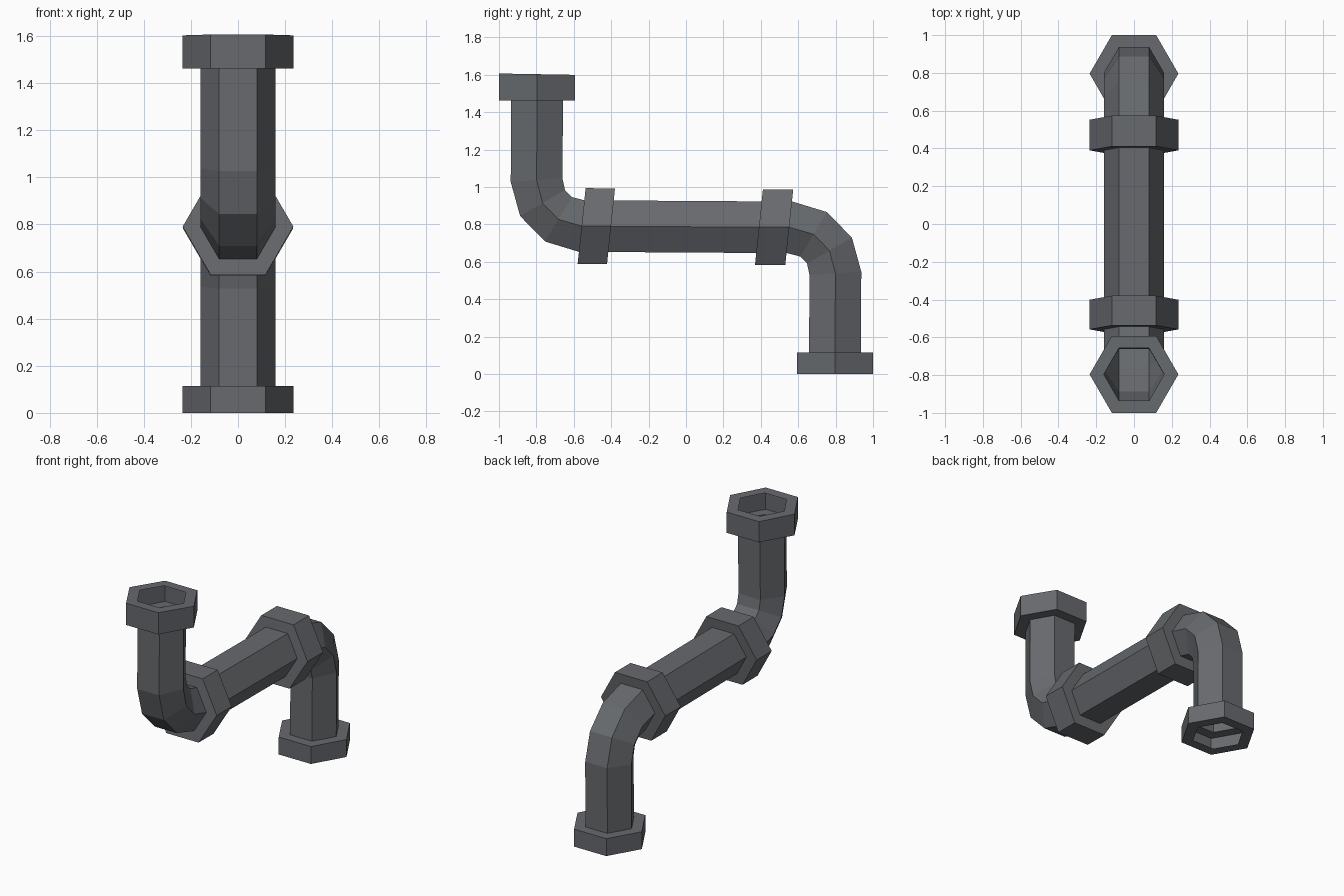
import bpy
import bmesh
from math import cos, sin, radians

if "Cube" in bpy.data.objects:
    bpy.data.objects.remove(bpy.data.objects["Cube"])

PIPE_R, NUT_R = 0.16, 0.235
MID_Z2 = 1.574  # twice the height of the half-turn symmetry axis

steel = bpy.data.materials.new("dark_steel")
steel.diffuse_color = (0.135, 0.143, 0.155, 1)
steel.use_nodes = True
steel.node_tree.nodes["Principled BSDF"].inputs["Base Color"].default_value = steel.diffuse_color


def sweep(name, rings):
    """Skin hexagonal rings given as (y, z, tilt in degrees, radius)."""
    bm = bmesh.new()
    loops = []
    for y, z, tilt, r in rings:
        t = radians(tilt)
        loop = []
        for k in range(6):
            a = radians(60 * k)
            u = r * sin(a)
            loop.append(bm.verts.new((r * cos(a), y + u * cos(t), z + u * sin(t))))
        loops.append(loop)
    for a, b in zip(loops, loops[1:]):
        for k in range(6):
            n = (k + 1) % 6
            bm.faces.new((a[k], b[k], b[n], a[n]))
    mesh = bpy.data.meshes.new(name)
    bm.to_mesh(mesh)
    bm.free()
    mesh.materials.append(steel)
    obj = bpy.data.objects.new(name, mesh)
    bpy.context.collection.objects.link(obj)


def pipe(name, path):
    sweep(name, [(*p, PIPE_R) for p in path])


def collar(name, start, end):
    """Thin-walled hexagonal nut, hollow inside, between two (y, z, tilt) stations."""
    sweep(name, [(*start, PIPE_R), (*start, NUT_R), (*end, NUT_R), (*end, PIPE_R)])


def turned(p):
    return (-p[0], MID_Z2 - p[1], p[2])


# Stations along the S-shaped run
top, top_in = (-0.796, 1.603, -1), (-0.796, 1.463, 0)
bottom_in, bottom = (0.796, 0.115, 0), (0.796, 0.0, 0)
bend = [(-0.799, 1.037, 4), (-0.767, 0.914, 30), (-0.682, 0.827, 59), (-0.558, 0.791, 84)]
joint_a = [bend[-1], (-0.401, 0.790, 84)]
joint_b = [(0.390, 0.785, 84), (0.552, 0.785, 84)]

# Open pipes: two elbows and the straight middle
pipe("upper_elbow", [top_in] + bend)
pipe("middle_pipe", [joint_a[1], joint_b[0]])
pipe("lower_elbow", [joint_b[1]] + [turned(p) for p in bend[-2::-1]] + [bottom_in])

# Collars at the open ends and the tilted collars at the joints
collar("top_collar", top, top_in)
collar("front_joint_collar", *joint_a)
collar("back_joint_collar", *joint_b)
collar("bottom_collar", bottom_in, bottom)
